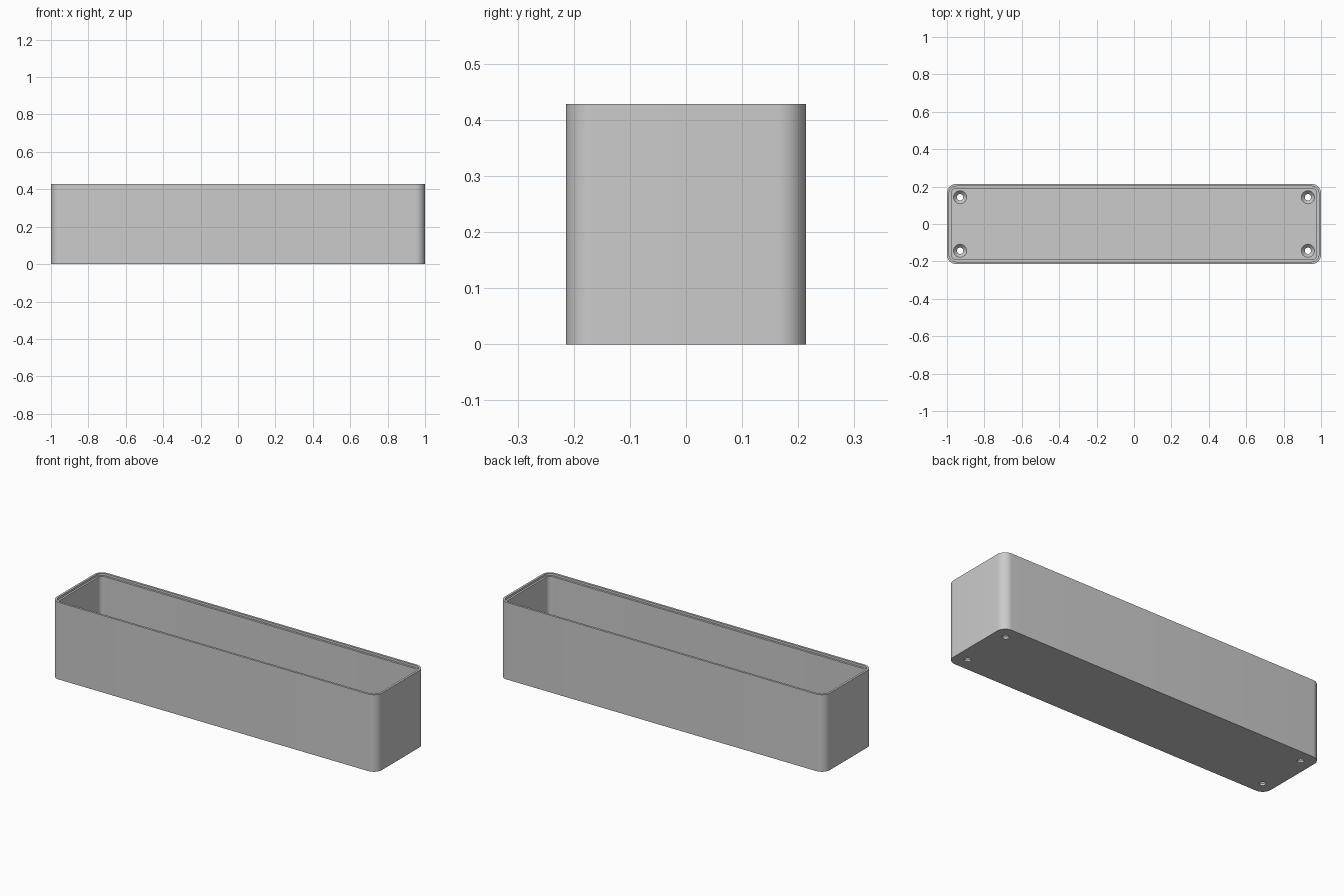
import bpy, bmesh
from math import cos, sin, pi, radians

cube = bpy.data.objects.get("Cube")
if cube:
    bpy.data.objects.remove(cube, do_unlink=True)

HALF_X, HALF_Y, HEIGHT = 1.0, 0.214, 0.428
CORNER, FLOOR = 0.05, 0.03

grey = bpy.data.materials.new("plain grey")
grey.use_nodes = True
colour = (0.6, 0.6, 0.6, 1)
grey.diffuse_color = colour
grey.node_tree.nodes["Principled BSDF"].inputs["Base Color"].default_value = colour


def rounded_ring(bm, inset, z, steps=12):
    """Rounded rectangle of vertices, drawn in from the outer outline."""
    r = CORNER - inset
    verts = []
    for q, (sx, sy) in enumerate([(1, 1), (-1, 1), (-1, -1), (1, -1)]):
        for i in range(steps + 1):
            a = (q + i / steps) * pi / 2
            verts.append(bm.verts.new((sx * (HALF_X - CORNER) + r * cos(a),
                                       sy * (HALF_Y - CORNER) + r * sin(a), z)))
    return verts


def loft(name, rings_of):
    """Closed solid through a series of rings, capped at both ends."""
    bm = bmesh.new()
    rings = rings_of(bm)
    for low, high in zip(rings, rings[1:]):
        n = len(low)
        for i in range(n):
            j = (i + 1) % n
            bm.faces.new((low[i], low[j], high[j], high[i]))
    bm.faces.new(rings[0][::-1])
    bm.faces.new(rings[-1])
    bmesh.ops.recalc_face_normals(bm, faces=bm.faces)
    mesh = bpy.data.meshes.new(name)
    bm.to_mesh(mesh)
    bm.free()
    mesh.materials.append(grey)
    obj = bpy.data.objects.new(name, mesh)
    bpy.context.collection.objects.link(obj)
    return obj


# Tray: outer wall, rim with a stepped lip, inner wall, floor
profile = [(0, 0), (0, HEIGHT), (0.012, HEIGHT), (0.012, HEIGHT - 0.012),
           (0.023, HEIGHT - 0.012), (0.023, FLOOR)]
tray = loft("planter_tray", lambda bm: [rounded_ring(bm, d, z) for d, z in profile])


# Countersunk screw holes in the four floor corners
def circle(bm, x, y, r, z, n=32):
    return [bm.verts.new((x + r * cos(2 * pi * i / n), y + r * sin(2 * pi * i / n), z))
            for i in range(n)]


hole = [(0.017, -0.02), (0.017, 0.01), (0.035, FLOOR), (0.035, FLOOR + 0.02)]
bpy.context.view_layer.objects.active = tray
for x in (-0.93, 0.93):
    for y in (-0.143, 0.143):
        cutter = loft("hole_cutter", lambda bm: [circle(bm, x, y, r, z) for r, z in hole])
        cutter.hide_render = True
        mod = tray.modifiers.new("screw_hole", "BOOLEAN")
        mod.operation, mod.solver, mod.object = "DIFFERENCE", "EXACT", cutter
        bpy.ops.object.modifier_apply(modifier=mod.name)
        bpy.data.objects.remove(cutter, do_unlink=True)

bpy.ops.object.select_all(action="DESELECT")
tray.select_set(True)
bpy.ops.object.shade_smooth_by_angle(angle=radians(30))
